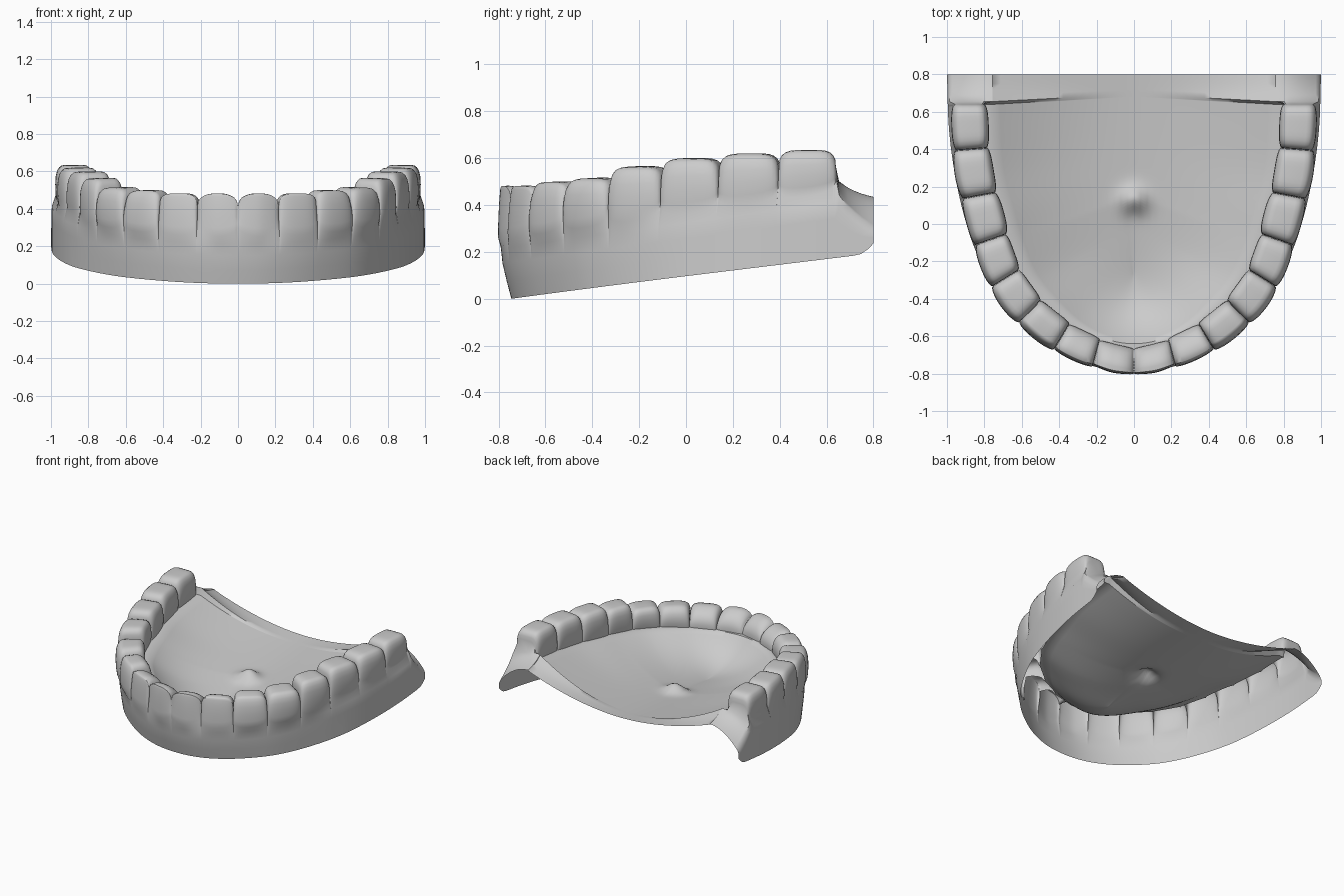
import bpy, bmesh, math
from mathutils import Vector

if "Cube" in bpy.data.objects:
    bpy.data.objects.remove(bpy.data.objects["Cube"])


def clamp(v):
    return max(0.0, min(1.0, v))


def spline(pts, u):
    # Catmull-Rom through 2D points, mirrored across x = 0 at the start
    p = [(-pts[1][0], pts[1][1])] + pts
    p.append((2 * pts[-1][0] - pts[-2][0], 2 * pts[-1][1] - pts[-2][1]))
    s = u * (len(pts) - 1)
    i = min(int(s), len(pts) - 2)
    f = s - i
    a, b, c, d = (Vector(q) for q in p[i:i + 4])
    return 0.5 * (2 * b + (c - a) * f + (2 * a - 5 * b + 4 * c - d) * f * f
                  + (3 * b - a - 3 * c + d) * f ** 3)


# outlines of the gum wall and of the bowl, front centre to back
OUTER = [(0, -.79), (.2, -.765), (.4, -.68), (.6, -.53), (.73, -.37),
         (.84, -.16), (.91, .05), (.96, .28), (.99, .52), (1, .8)]
INNER = [(0, -.64), (.15, -.615), (.29, -.545), (.42, -.43), (.54, -.29),
         (.62, -.12), (.675, .06), (.735, .28), (.755, .52), (.755, .8)]
WALL = [spline(OUTER, i / 1500) for i in range(1501)]
BOWL = [spline(INNER, i / 1500) for i in range(1501)]

# teeth: x, y, outward normal x, y, half depth, top z, incisor shape (0 to 1)
TEETH = [
    (.105, -.722, .1, -1, .076, .485, 1),
    (.30, -.655, .4, -.9, .085, .485, .9),
    (.475, -.55, .62, -.78, .095, .50, .35),
    (.64, -.385, .77, -.64, .10, .515, 0),
    (.735, -.195, .9, -.4, .10, .565, 0),
    (.795, .03, .97, -.25, .105, .60, 0),
    (.86, .275, .99, -.12, .105, .62, 0),
    (.878, .525, 1, -.04, .10, .635, 0),
]
# crown profile from gum to biting edge: height, depth for molar, depth for incisor
CROWN = [(0, .92, 1), (.2, .98, 1), (.45, 1, .93), (.68, .98, .77),
         (.83, .91, .58), (.93, .80, .40), (.985, .66, .26), (1, .45, .15)]
NB = 18


def floor_height(y):
    if y > .15:
        return .225 + .06 * (y - .15) / .65
    return .225 - .06 * (.15 - y) / .4


def section(c, n, d, zt, inc, b, bt, ridge=None):
    """One cross-section: wall bottom, wall, tooth outside, tooth inside, bowl."""
    col = []
    o = min(WALL, key=lambda p: (p - c).length_squared)
    e = min(BOWL, key=lambda p: (p - c).length_squared)
    fw = .045 * clamp(-o.y / .8)
    z0 = max(0, .122 * (o.y + .79)) + .05 * clamp((o.y - .71) / .09) ** 3
    zg = .25 + .2 * (o.y + .8) / 1.4
    zr = .35 + .1 * (e.y + .64) / 1.3
    if ridge is not None:
        zg, zr = zt - ridge - .02, zt - .005
    top = zt - .07 * (1 - bt)
    # outer gum wall
    for f, inset in ((0, 1), (.3, .55), (.6, .15), (.85, 0)):
        p = o - n * fw * inset
        col.append((p.x, p.y, z0 + f * (zg - z0)))
    if ridge is not None:
        # rounded ridge behind the teeth
        m = 2 * len(CROWN)
        for j in range(m):
            g = 1 - j / (m - 1)
            p = c + n * d * (2 * g - 1)
            col.append((p.x, p.y, zt - ridge * g ** 2))
    else:
        zo = zg + .06 * (1 - b)
        for side, zb, prof in ((1, zo, CROWN), (-1, zr, CROWN[::-1])):
            for h, km, ki in prof:
                s = km + (ki - km) * inc
                low = .84 - .22 * h
                df = low + (1 - low) * b
                p = c + n * d * (side * s * df + (1 - s) * .8 * inc)
                col.append((p.x, p.y, zb + h * (top - zb) + .06 * h * (p.y - c.y)))
    # bowl down to the centre line
    yc = .8 - (.8 - e.y) * .73
    ex = 1.9 + .8 * clamp((.8 - e.y) / 1.1)
    for j in range(NB + 1):
        t = 1 - j / NB
        p = Vector((0, yc)).lerp(e, t)
        zc = floor_height(yc)
        z = zc + (zr - zc) * t ** ex
        z += .065 * math.exp(-(p.x ** 2 + (p.y - .13) ** 2) / .0045)
        col.append((p.x, p.y, z))
    return col


# boundaries between neighbouring teeth
pos = [Vector(t[:2]) for t in TEETH]
nor = [Vector(t[2:4]).normalized() for t in TEETH]
edge = [Vector((0, -.735))]
edge_n = [Vector((0, -1))]
for i in range(len(TEETH) - 1):
    edge.append((pos[i] + pos[i + 1]) / 2)
    edge_n.append((nor[i] + nor[i + 1]).normalized())
edge.append(Vector((.88, .64)))
edge_n.append(Vector((1, 0)))

# sweep the section along the arch, swelling once per tooth
cols = []
STEPS = 14
for i, (x, y, nx, ny, d, zt, inc) in enumerate(TEETH):
    for k in range(STEPS + 1):
        q = math.sin((k / STEPS - .5) * math.pi)
        s = (q + 1) / 2
        c = edge[i].lerp(pos[i], s).lerp(pos[i].lerp(edge[i + 1], s), s)
        c = c.lerp(pos[i], .5 * (1 - q * q)) if i == 0 else c
        n = edge_n[i].lerp(edge_n[i + 1], s).normalized()
        a = min(1, abs(q))
        b = max(0, 1 - a ** 2.6) ** (1 / 2.6)
        bt = max(0, 1 - a ** 4.5) ** (1 / 2.5)
        cols.append(section(c, n, d, zt, inc, b, bt))
# bare ridge behind the last tooth: y, top z, fall towards the cheek
for y, z, fall in ((.655, .50, .06), (.69, .475, .08), (.72, .46, .095),
                   (.75, .448, .11), (.78, .44, .125), (.8, .435, .135)):
    cols.append(section(Vector((.872, y)), Vector((1, 0)), .115, z, 0, 1, 1, fall))
# end the sheet exactly on the back plane
cols[-1] = [(v[0], .8, v[2]) for v in cols[-1]]

bm = bmesh.new()
grid = [[bm.verts.new((0 if i == 0 else v[0], v[1], v[2])) for v in col]
        for i, col in enumerate(cols)]
for a, b in zip(grid, grid[1:]):
    for j in range(len(a) - 1):
        bm.faces.new((a[j], b[j], b[j + 1], a[j + 1]))
bmesh.ops.remove_doubles(bm, verts=bm.verts[:], dist=.0008)
for f in bm.faces:
    f.smooth = True
me = bpy.data.meshes.new("lower_jaw_cast")
bm.to_mesh(me)
bm.free()
jaw = bpy.data.objects.new("lower_jaw_cast", me)
bpy.context.collection.objects.link(jaw)
mod = jaw.modifiers.new("mirror", 'MIRROR')
mod.use_axis[0] = True
mod.merge_threshold = 0.0005

# smooth shading with creases kept
jaw.select_set(True)
bpy.context.view_layer.objects.active = jaw
bpy.ops.object.shade_smooth_by_angle(angle=math.radians(50))
